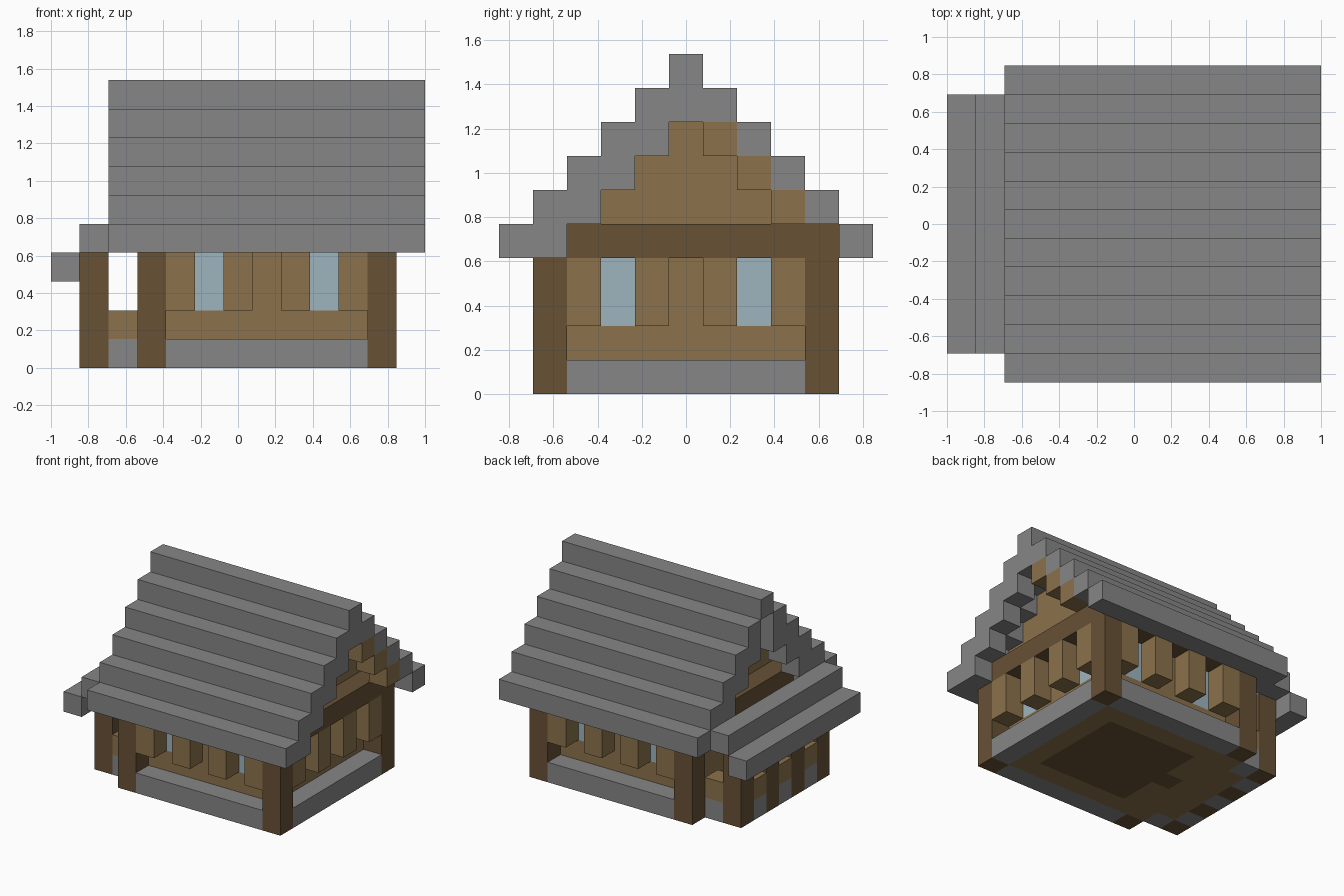
import bpy
import bmesh

cube = bpy.data.objects.get("Cube")
if cube:
    bpy.data.objects.remove(cube, do_unlink=True)

U = 2 / 13  # edge length of one block


def material(name, rgb):
    m = bpy.data.materials.new(name)
    m.use_nodes = True
    m.diffuse_color = (*rgb, 1)
    m.node_tree.nodes["Principled BSDF"].inputs["Base Color"].default_value = (*rgb, 1)
    return m


STONE = material("grey stone", (0.24, 0.24, 0.24))
PLANK = material("light wood", (0.26, 0.17, 0.07))
TIMBER = material("dark wood", (0.136, 0.082, 0.036))
GLASS = material("pale blue glass", (0.34, 0.46, 0.52))


def part(name, mat, boxes):
    """Blocks given as inclusive (x, y, z) cell ranges; an int is one cell."""
    bm = bmesh.new()
    for box in boxes:
        spans = [(c, c) if isinstance(c, int) else c for c in box]
        lo = [s[0] for s in spans]
        hi = [s[1] + 1 for s in spans]
        made = bmesh.ops.create_cube(bm, size=1)
        for v in made["verts"]:
            p = [hi[a] if v.co[a] > 0 else lo[a] for a in range(3)]
            v.co = ((p[0] - 6.5) * U, (p[1] - 5.5) * U, p[2] * U)
    mesh = bpy.data.meshes.new(name)
    bm.to_mesh(mesh)
    bm.free()
    mesh.materials.append(mat)
    obj = bpy.data.objects.new(name, mesh)
    bpy.context.collection.objects.link(obj)
    return obj


def both(boxes):
    """Repeat boxes mirrored front to back."""
    out = list(boxes)
    for x, y, z in boxes:
        a, b = (y, y) if isinstance(y, int) else y
        out.append((x, (10 - b, 10 - a), z))
    return out


# Foundation ledge around the house and porch
part("foundation", STONE,
     both([((4, 10), 1, 0), (2, 2, 0), (1, 3, 0)]) + [(11, (2, 8), 0), (1, 5, 0)])

# Floors
part("room_floor", TIMBER, [((5, 9), (3, 7), 0), (4, 5, 0)])
part("porch_floor", PLANK, [((2, 3), (3, 7), 0)] + both([(3, 2, 0)]))

# Corner posts, porch posts and top beams
part("corner_posts", TIMBER, both([(x, 1, (0, 3)) for x in (3, 11)]))
part("porch_posts", TIMBER, both([(1, y, (0, 3)) for y in (2, 4)]))
part("top_beams", TIMBER,
     both([((3, 11), 1, 4)]) + [(x, (2, 8), 4) for x in (3, 11)])

# Walls with window openings and a porch doorway
part("long_walls", PLANK, both(
    [((4, 10), 2, (0, 1)), ((4, 10), 2, 4)]
    + [(x, 2, (2, 3)) for x in (4, (6, 8), 10)]))
part("end_wall", PLANK, [(10, (3, 7), (0, 1)), (10, (3, 7), 4), (10, (4, 6), (2, 3))])
part("door_wall", PLANK, both([(4, (3, 4), (0, 4))]) + [(4, 5, (3, 4))])
part("porch_rail", PLANK, both([(2, 2, 1), (1, 3, 1)]) + [(1, 5, 1)])
part("windows", GLASS,
     both([(x, 2, (2, 3)) for x in (5, 9)] + [(10, 3, (2, 3))]))

# Hanging pilasters beside the windows
part("pilasters", PLANK,
     both([(x, 1, (2, 3)) for x in (4, 6, 8, 10)] + [(11, y, (2, 3)) for y in (2, 4)]))

# Stepped gables
part("gables", PLANK,
     [(x, (k - 3, 13 - k), k) for x in (4, 10) for k in range(5, 8)]
     + [(x, (k - 3, k - 3), k) for x in (4, 10) for k in (5, 6, 7)])

# Stepped main roof and ridge
part("roof_steps", STONE, both([((2, 12), k - 4, k) for k in range(4, 9)]))
part("roof_ridge", STONE, [((2, 12), 5, 9)])

# Trim blocks under the roof ends
part("right_trim_stone", STONE, [(12, k - 3, k) for k in range(4, 9)])
part("right_trim_wood", PLANK, [(12, 13 - k, k) for k in (5, 6, 7)])
part("left_trim_stone", STONE, both([(2, k - 3, k) for k in range(4, 8)]))

# Porch roof
part("porch_roof", STONE, [(0, (1, 9), 3), (1, (1, 9), 4)])
